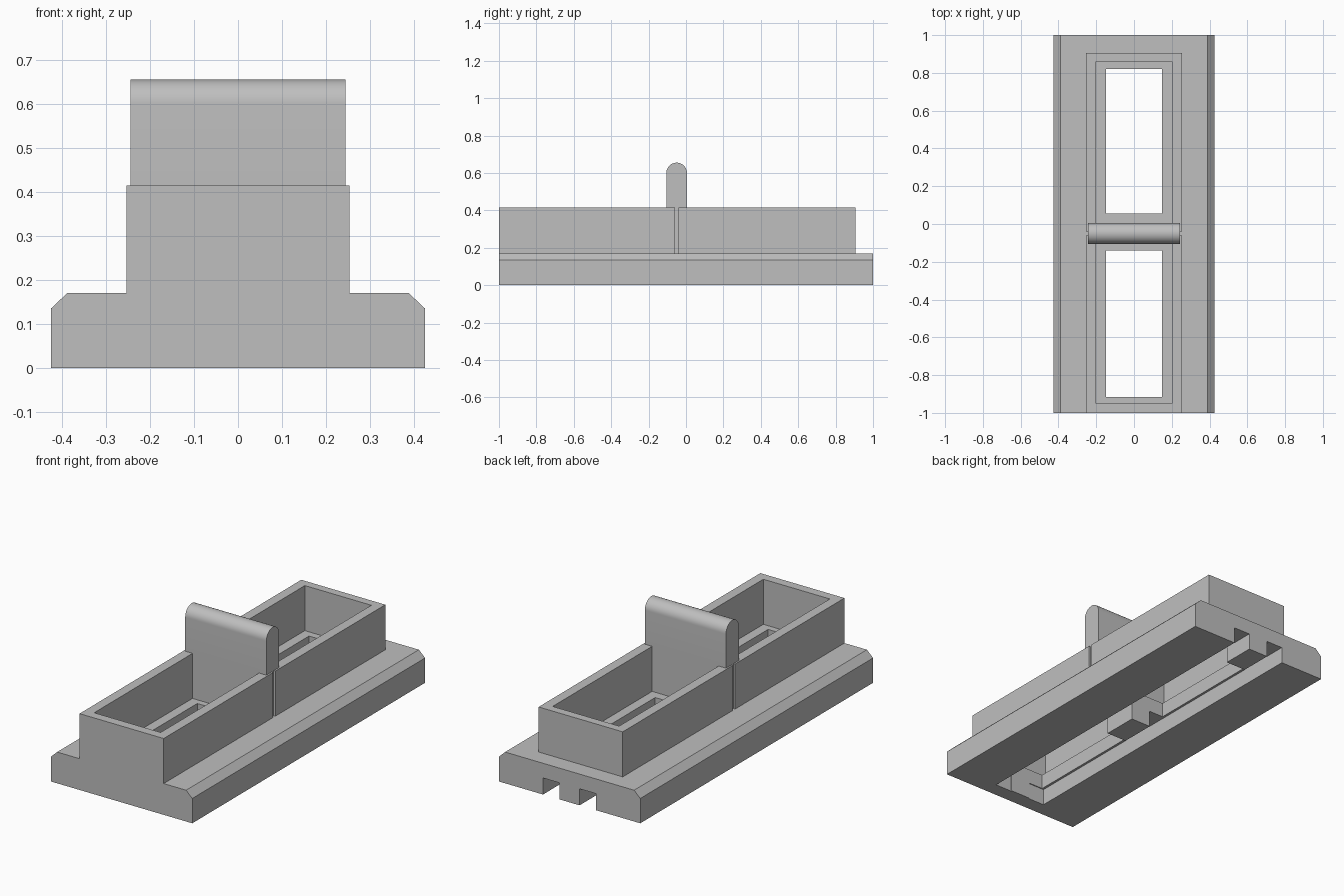
import bpy, bmesh, math

cube = bpy.data.objects.get("Cube")
if cube:
    bpy.data.objects.remove(cube, do_unlink=True)

grey = bpy.data.materials.new("plain_grey")
grey.use_nodes = True
tone = (0.52, 0.52, 0.52, 1)
grey.diffuse_color = tone
grey.node_tree.nodes["Principled BSDF"].inputs["Base Color"].default_value = tone


def prism(name, points, extrude):
    """Close a planar outline and extrude it into a solid."""
    bm = bmesh.new()
    face = bm.faces.new([bm.verts.new(p) for p in points])
    moved = bmesh.ops.extrude_face_region(bm, geom=[face])["geom"]
    bmesh.ops.translate(bm, vec=extrude,
                        verts=[v for v in moved if isinstance(v, bmesh.types.BMVert)])
    bmesh.ops.recalc_face_normals(bm, faces=bm.faces)
    mesh = bpy.data.meshes.new(name)
    bm.to_mesh(mesh)
    bm.free()
    mesh.materials.append(grey)
    obj = bpy.data.objects.new(name, mesh)
    bpy.context.collection.objects.link(obj)
    return obj


def block(name, x0, x1, y0, y1, z0, z1):
    return prism(name, [(x0, y0, z0), (x1, y0, z0), (x1, y1, z0), (x0, y1, z0)],
                 (0, 0, z1 - z0))


def cut(target, *bounds):
    """Subtract a box from the target."""
    cutter = block("cutter", *bounds)
    cutter.hide_render = True
    mod = target.modifiers.new("cut", 'BOOLEAN')
    mod.operation = 'DIFFERENCE'
    mod.solver = 'EXACT'
    mod.object = cutter
    bpy.context.view_layer.objects.active = target
    bpy.ops.object.modifier_apply(modifier=mod.name)
    bpy.data.objects.remove(cutter, do_unlink=True)


DECK, RIM, ROOF = 0.17, 0.415, 0.09
CELLS = [(-0.915, -0.14), (0.055, 0.82)]

# Chamfered base and tray walls, one stepped section along y
half = [(0.425, 0), (0.425, 0.135), (0.388, DECK), (0.253, DECK), (0.253, RIM)]
section = half + [(-x, z) for x, z in reversed(half)]
tray = prism("base_tray", [(x, -1, z) for x, z in section], (0, 2, 0))

# Back step and tray cavity
cut(tray, -0.3, 0.3, 0.905, 1.1, DECK, 0.5)
cut(tray, -0.2, 0.2, -0.95, 0.86, DECK, 0.5)

# Floor openings, with the lower channel widened beneath them
for y0, y1 in CELLS:
    cut(tray, -0.147, 0.147, y0, y1, -0.1, 0.3)

# Underside rails running out through the back
for side in (-1, 1):
    x0, x1 = sorted((side * 0.06, side * 0.16))
    cut(tray, x0, x1, -0.92, 1.1, -0.1, ROOF)

# Narrow slot in each outer wall where the divider sits
for side in (-1, 1):
    x0, x1 = sorted((side * 0.243, side * 0.3))
    cut(tray, x0, x1, -0.06, -0.04, DECK, 0.5)

# Round-topped divider: wide plate inside the tray and over the rim
mid, radius, spring = -0.05, 0.055, 0.6
arc = [(mid + radius * math.cos(math.pi * i / 24),
        spring + radius * math.sin(math.pi * i / 24)) for i in range(25)]


def divider_part(name, width, bottom):
    outline = [(mid - radius, bottom), (mid + radius, bottom)] + arc
    return prism(name, [(-width, y, z) for y, z in outline], (2 * width, 0, 0))


divider = divider_part("divider", 0.244, RIM)
block("divider_web", -0.2, 0.2, mid - radius, mid + radius, DECK, RIM)

bpy.ops.object.select_all(action='DESELECT')
divider.select_set(True)
bpy.context.view_layer.objects.active = divider
bpy.ops.object.shade_smooth_by_angle(angle=math.radians(30))
